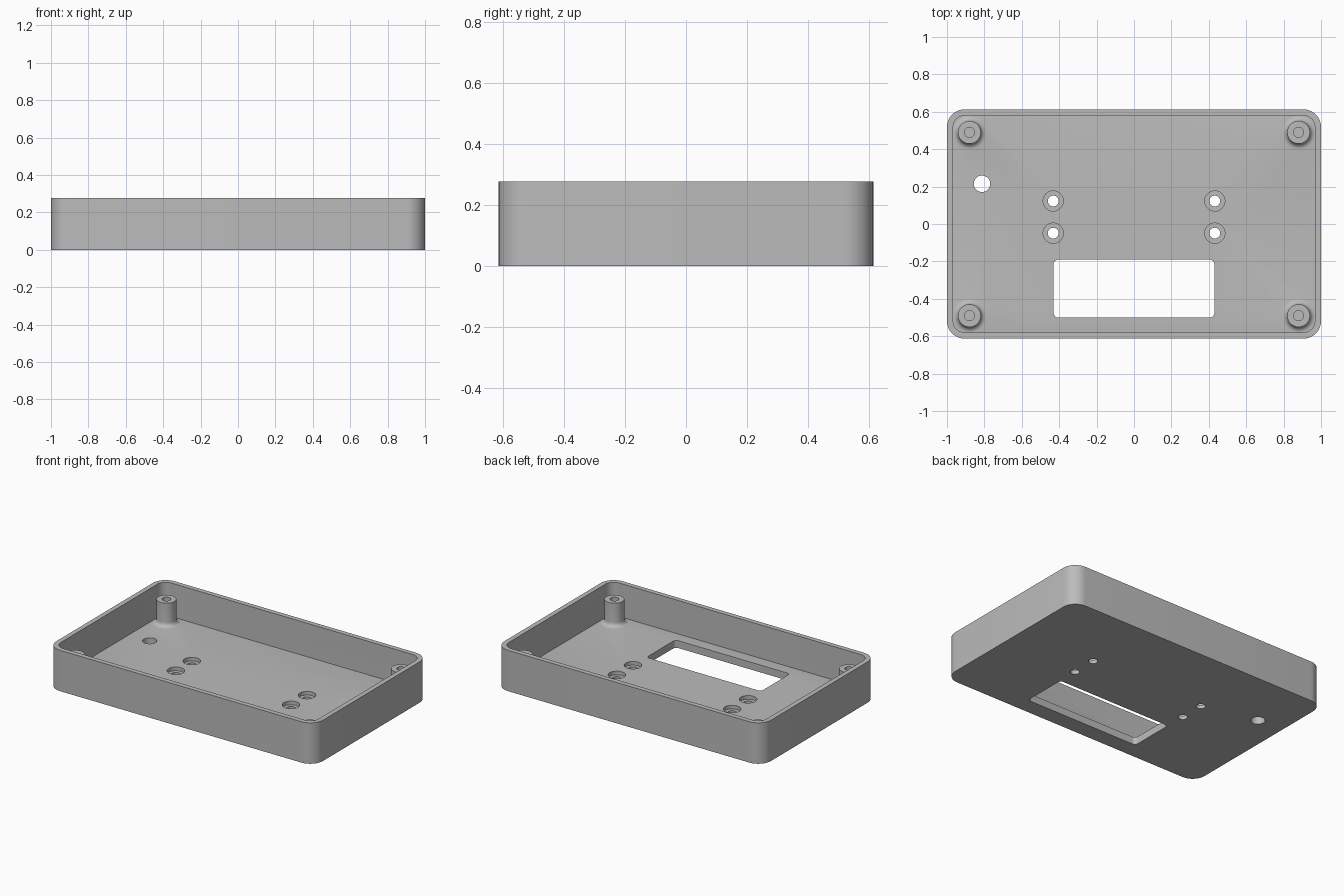
import bpy
import bmesh
from math import cos, sin, pi
from mathutils import Matrix

if "Cube" in bpy.data.objects:
    bpy.data.objects.remove(bpy.data.objects["Cube"], do_unlink=True)

HEIGHT = 0.277
FLOOR = 0.05
WALL = 0.033
HALF_X, HALF_Y = 1.0, 0.613

grey = bpy.data.materials.new("plain grey plastic")
grey.use_nodes = True
GREY = (0.5, 0.5, 0.5, 1)
grey.diffuse_color = GREY
grey.node_tree.nodes["Principled BSDF"].inputs["Base Color"].default_value = GREY


def finish(name, bm):
    bmesh.ops.recalc_face_normals(bm, faces=bm.faces)
    mesh = bpy.data.meshes.new(name)
    bm.to_mesh(mesh)
    bm.free()
    mesh.materials.append(grey)
    obj = bpy.data.objects.new(name, mesh)
    bpy.context.collection.objects.link(obj)
    return obj


def rounded_block(name, hx, hy, radius, z0, z1, cx=0, cy=0, steps=10):
    """Upright block with rounded vertical corners."""
    bm = bmesh.new()
    ring = []
    for q, (sx, sy) in enumerate([(1, 1), (-1, 1), (-1, -1), (1, -1)]):
        for i in range(steps + 1):
            a = (q + i / steps) * pi / 2
            ring.append(bm.verts.new((cx + sx * (hx - radius) + radius * cos(a),
                                      cy + sy * (hy - radius) + radius * sin(a), z0)))
    base = bm.faces.new(ring)
    top = bmesh.ops.extrude_face_region(bm, geom=[base])["geom"]
    for v in top:
        if isinstance(v, bmesh.types.BMVert):
            v.co.z = z1
    return finish(name, bm)


def cylinder(name, x, y, radius, z0, z1):
    bm = bmesh.new()
    bmesh.ops.create_cone(bm, cap_ends=True, segments=40, radius1=radius, radius2=radius,
                          depth=z1 - z0, matrix=Matrix.Translation((x, y, (z0 + z1) / 2)))
    return finish(name, bm)


def lathe(name, x, y, profile):
    """Turn a radius/height profile, both ends on the axis, around z."""
    bm = bmesh.new()
    verts = [bm.verts.new((r, 0, z)) for r, z in profile]
    edges = [bm.edges.new(pair) for pair in zip(verts, verts[1:])]
    bmesh.ops.spin(bm, geom=verts + edges, cent=(0, 0, 0), axis=(0, 0, 1),
                   angle=2 * pi, steps=40)
    bmesh.ops.remove_doubles(bm, verts=bm.verts, dist=0.0001)
    bmesh.ops.translate(bm, verts=bm.verts, vec=(x, y, 0))
    return finish(name, bm)


def combine(target, tool, operation):
    mod = target.modifiers.new(tool.name, "BOOLEAN")
    mod.operation = operation
    mod.solver = "EXACT"
    mod.object = tool
    bpy.context.view_layer.objects.active = target
    bpy.ops.object.modifier_apply(modifier=mod.name)
    bpy.data.objects.remove(tool, do_unlink=True)


# Open tray
case = rounded_block("enclosure_tray", HALF_X, HALF_Y, 0.095, 0, HEIGHT)
combine(case, rounded_block("cavity", HALF_X - WALL, HALF_Y - WALL, 0.062, FLOOR, 0.4),
        "DIFFERENCE")

# Display window and round side hole through the floor
combine(case, rounded_block("window", 0.43, 0.155, 0.025, -0.1, 0.2, 0, -0.345), "DIFFERENCE")
combine(case, cylinder("button_hole", -0.813, 0.215, 0.044, -0.1, 0.2), "DIFFERENCE")

# Counterbored screw holes
for x in (-0.432, 0.432):
    for y in (-0.049, 0.123):
        combine(case, cylinder("counterbore", x, y, 0.054, 0.025, 0.2), "DIFFERENCE")
        combine(case, cylinder("screw_hole", x, y, 0.029, -0.1, 0.2), "DIFFERENCE")

# Corner posts with a filleted foot and a blind screw hole
POST_R, HOLE_R, FILLET, POST_TOP = 0.061, 0.027, 0.03, 0.21
foot = [(POST_R + FILLET * (1 - sin(i * pi / 12)), FLOOR + FILLET * (1 - cos(i * pi / 12)))
        for i in range(7)]
profile = [(0, 0.02), (foot[0][0], 0.02)] + foot
profile += [(POST_R, POST_TOP), (HOLE_R, POST_TOP), (HOLE_R, 0.07), (0, 0.07)]
for x in (-0.88, 0.88):
    for y in (-0.49, 0.49):
        combine(case, lathe("corner_post", x, y, profile), "UNION")

bpy.ops.object.select_all(action="DESELECT")
case.select_set(True)
bpy.context.view_layer.objects.active = case
bpy.ops.object.shade_smooth_by_angle(angle=pi / 6)
